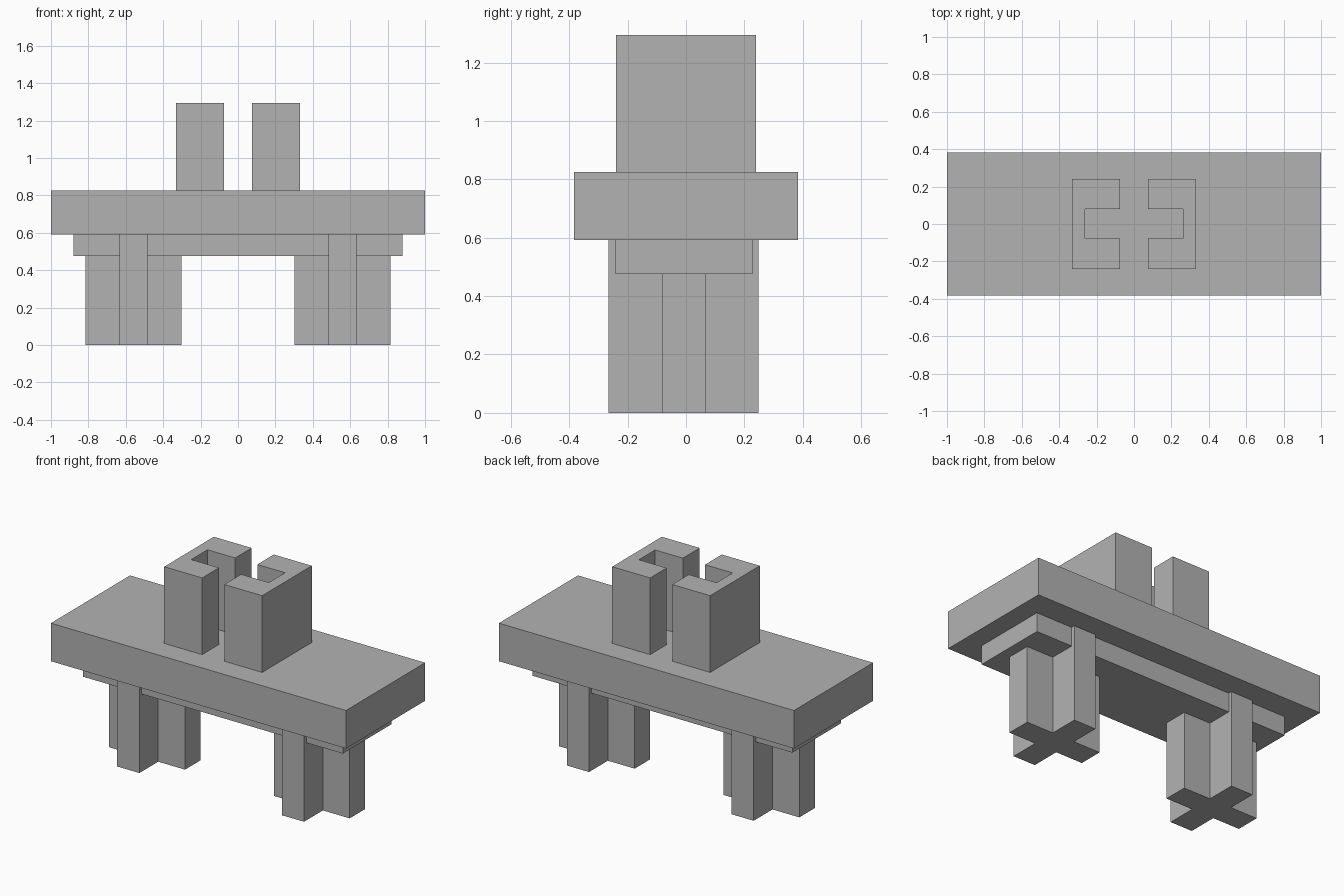
import bpy
import bmesh

cube = bpy.data.objects.get("Cube")
if cube:
    bpy.data.objects.remove(cube, do_unlink=True)

grey = bpy.data.materials.new("stone_grey")
grey.use_nodes = True
colour = (0.45, 0.45, 0.45, 1)
grey.diffuse_color = colour
grey.node_tree.nodes["Principled BSDF"].inputs["Base Color"].default_value = colour


def prism(name, outline, z0, z1):
    """Extrude a flat xy outline from z0 up to z1."""
    bm = bmesh.new()
    base = bm.faces.new([bm.verts.new((x, y, z0)) for x, y in outline])
    top = bmesh.ops.extrude_face_region(bm, geom=[base])
    verts = [g for g in top["geom"] if isinstance(g, bmesh.types.BMVert)]
    bmesh.ops.translate(bm, verts=verts, vec=(0, 0, z1 - z0))
    bmesh.ops.recalc_face_normals(bm, faces=bm.faces[:])
    mesh = bpy.data.meshes.new(name)
    bm.to_mesh(mesh)
    bm.free()
    mesh.materials.append(grey)
    obj = bpy.data.objects.new(name, mesh)
    bpy.context.collection.objects.link(obj)
    return obj


def rect(x0, x1, y0, y1):
    return [(x0, y0), (x1, y0), (x1, y1), (x0, y1)]


def cross(cx, cy, r, w):
    """Plus-shaped outline with arm reach r and half width w."""
    quarter = [(r, -w), (r, w), (w, w)]
    points = []
    for _ in range(4):
        points += quarter
        quarter = [(-y, x) for x, y in quarter]
    return [(cx + x, cy + y) for x, y in points]


LEG_TOP, SLAB_BASE, SLAB_TOP, BLOCK_TOP = 0.475, 0.592, 0.825, 1.295

# Table slab and the beam below it
prism("table_slab", rect(-1, 1, -0.383, 0.383), SLAB_BASE, SLAB_TOP)
prism("under_beam", rect(-0.88, 0.88, -0.242, 0.227), LEG_TOP, SLAB_BASE)

# Cross-shaped legs and slotted upright blocks on each side
for side, s in (("left", 1), ("right", -1)):
    prism(side + "_leg", cross(s * 0.558, -0.008, 0.257, 0.075), 0, SLAB_BASE)
    channel = [(0.075, -0.24), (0.332, -0.24), (0.332, 0.24), (0.075, 0.24),
               (0.075, 0.08), (0.263, 0.08), (0.263, -0.077), (0.075, -0.077)]
    prism(side + "_channel_block", [(s * x, y) for x, y in channel], SLAB_TOP, BLOCK_TOP)
